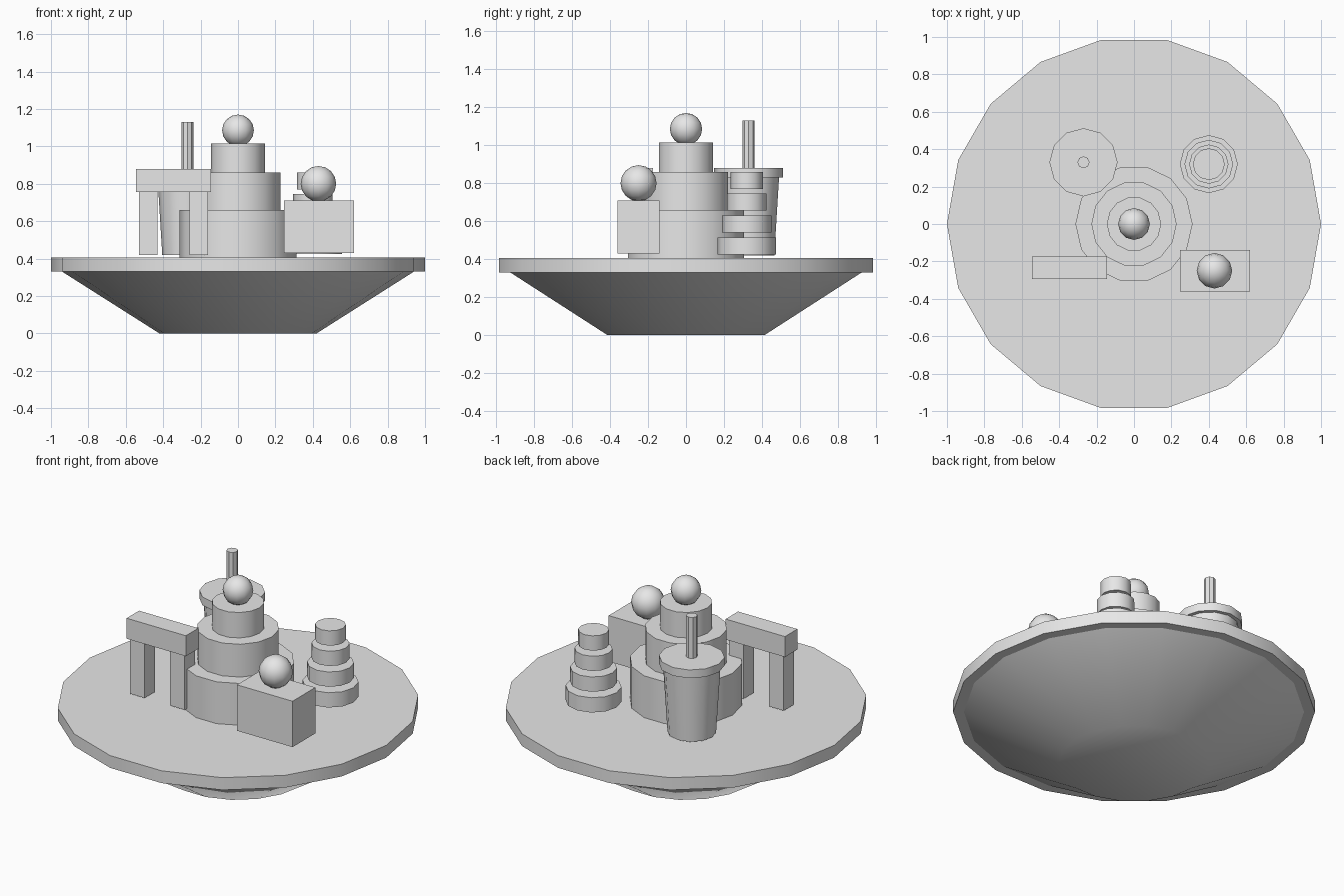
import bpy
from math import radians

cube = bpy.data.objects.get("Cube")
if cube:
    bpy.data.objects.remove(cube, do_unlink=True)

GREY = (0.8, 0.8, 0.8, 1)
mat = bpy.data.materials.new("plain_grey")
mat.use_nodes = True
mat.diffuse_color = GREY
mat.node_tree.nodes["Principled BSDF"].inputs["Base Color"].default_value = GREY


def finish(name, smooth=True):
    ob = bpy.context.object
    ob.name = name
    ob.data.materials.append(mat)
    if smooth:
        bpy.ops.object.shade_smooth_by_angle(angle=radians(40))
    return ob


def drum(name, x, y, z0, z1, r0, r1=None, sides=14, turn=90):
    """Straight or tapered cylinder with a corner pointing along +x."""
    bpy.ops.mesh.primitive_cone_add(
        vertices=sides, radius1=r0, radius2=r0 if r1 is None else r1, depth=z1 - z0,
        location=(x, y, (z0 + z1) / 2), rotation=(0, 0, radians(turn)))
    return finish(name)


def block(name, x0, x1, y0, y1, z0, z1):
    bpy.ops.mesh.primitive_cube_add(
        size=1, location=((x0 + x1) / 2, (y0 + y1) / 2, (z0 + z1) / 2))
    bpy.context.object.scale = (x1 - x0, y1 - y0, z1 - z0)
    return finish(name, False)


def ball(name, x, y, z, r):
    bpy.ops.mesh.primitive_uv_sphere_add(
        segments=12, ring_count=8, radius=r, location=(x, y, z))
    return finish(name)


# Floating base: tapered underside and round platform
drum("base_cone", 0, 0, 0, 0.33, 0.42, 0.94, sides=18)
drum("platform", 0, 0, 0.33, 0.405, 1.0, sides=18)

# Central tiered tower with a ball on top
for i, (z0, z1, r) in enumerate([(0.405, 0.66, 0.313), (0.66, 0.86, 0.228), (0.86, 1.015, 0.145)]):
    drum(f"tower_tier_{i + 1}", 0, 0, z0, z1, r)
ball("tower_ball", 0, 0, 1.085, 0.085)

# Arch with two legs
block("arch_beam", -0.545, -0.145, -0.295, -0.175, 0.755, 0.88)
for side, x in (("right", -0.48), ("left", -0.21)):
    block(f"arch_leg_{side}", x - 0.05, x + 0.05, -0.285, -0.185, 0.42, 0.755)

# Box with a ball
block("box", 0.245, 0.62, -0.36, -0.14, 0.43, 0.71)
ball("box_ball", 0.43, -0.25, 0.80, 0.095)

# Small stack of separate discs
for i, r in enumerate((0.155, 0.13, 0.105, 0.085)):
    z = 0.425 + 0.115 * i
    drum(f"stack_disc_{i + 1}", 0.4, 0.32, z, z + 0.09, r, sides=12)

# Cup with lid and straw
drum("cup", -0.27, 0.33, 0.42, 0.83, 0.135, 0.16, sides=12)
drum("cup_lid", -0.27, 0.33, 0.83, 0.88, 0.182, sides=12)
drum("straw", -0.27, 0.33, 0.88, 1.13, 0.032, sides=8)
